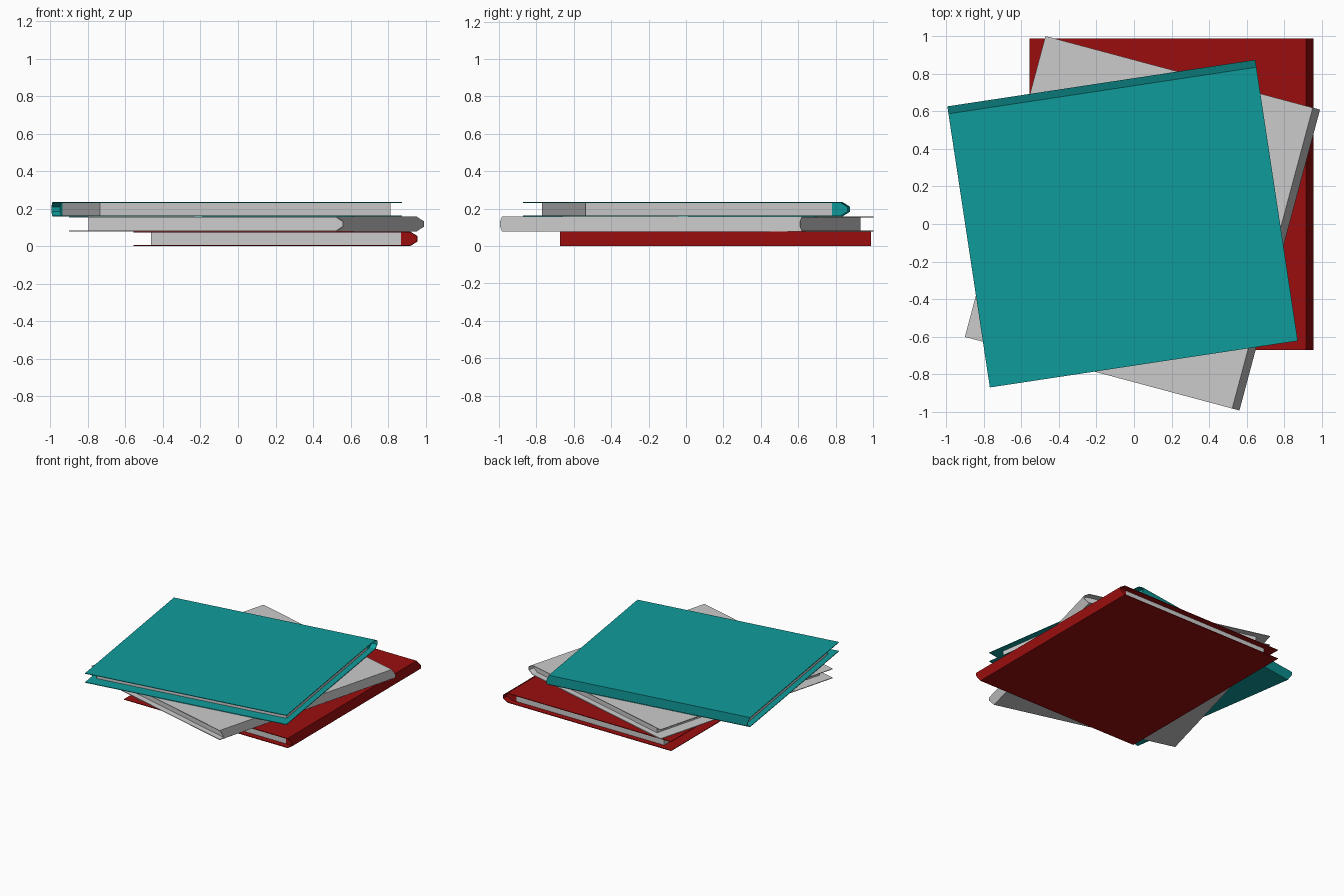
import bpy, bmesh, math

if "Cube" in bpy.data.objects:
    bpy.data.objects.remove(bpy.data.objects["Cube"])

W, L, H, T = 1.516, 1.661, 0.078, 0.005   # book width, length, thickness, cover board
PAGE_HALF = 0.784                         # half length of the recessed page block


def prism(name, profile, half, place, mat=None):
    """Extrude an x/z profile along y from -half to +half."""
    bm = bmesh.new()
    face = bm.faces.new([bm.verts.new((x, -half, z)) for x, z in profile])
    ext = bmesh.ops.extrude_face_region(bm, geom=[face])
    verts = [g for g in ext["geom"] if isinstance(g, bmesh.types.BMVert)]
    bmesh.ops.translate(bm, verts=verts, vec=(0, 2 * half, 0))
    bmesh.ops.recalc_face_normals(bm, faces=bm.faces)
    me = bpy.data.meshes.new(name)
    bm.to_mesh(me)
    bm.free()
    ob = bpy.data.objects.new(name, me)
    bpy.context.collection.objects.link(ob)
    x, y, z, angle = place
    ob.location = (x, y, z)
    ob.rotation_euler.z = math.radians(angle)
    if mat:
        me.materials.append(mat)
    return ob


def soften_spine(ob):
    """Shade the chamfered spine as one surface facing outward."""
    me = ob.data
    normals = [(0, 0, 1)] * len(me.loops)
    for p in me.polygons:
        spine = p.normal.x > 0.3 and p.center.x > W / 2 - 0.03
        p.use_smooth = True
        for i in p.loop_indices:
            normals[i] = (1, 0, 0) if spine else tuple(p.normal)
    me.normals_split_custom_set(normals)


def book(prefix, place, color=None):
    mat = None
    if color:
        mat = bpy.data.materials.new(prefix + "_cover")
        mat.diffuse_color = (*color, 1)
        mat.use_nodes = True
        mat.node_tree.nodes["Principled BSDF"].inputs["Base Color"].default_value = mat.diffuse_color
    w = W / 2
    # wrap-around cover with a chamfered spine
    outer = [(-w, 0), (w - 0.04, 0), (w, 0.025), (w, H - 0.025), (w - 0.04, H), (-w, H)]
    inner = [(-w, H - T), (w - 0.041, H - T), (w - T, H - 0.027),
             (w - T, 0.027), (w - 0.041, T), (-w, T)]
    soften_spine(prism(prefix + "_cover", outer + inner, L / 2, place, mat))
    # page block, set back from the cover edges
    prism(prefix + "_pages", [(-0.663, T), (0.67, T), (0.67, H - T), (-0.663, H - T)],
          PAGE_HALF, place)
    # filled spine core behind the pages
    prism(prefix + "_spine_core", [(0.67, T), *reversed(inner[1:5]), (0.67, H - T)],
          PAGE_HALF, place, mat)


book("bottom_book", (0.2, 0.158, 0.0, 0), (0.325, 0.004, 0.004))
book("middle_book", (0.045, 0.004, 0.079, -15))
book("top_book", (-0.061, 0.002, 0.158, 98.6), (0.005, 0.33, 0.33))
